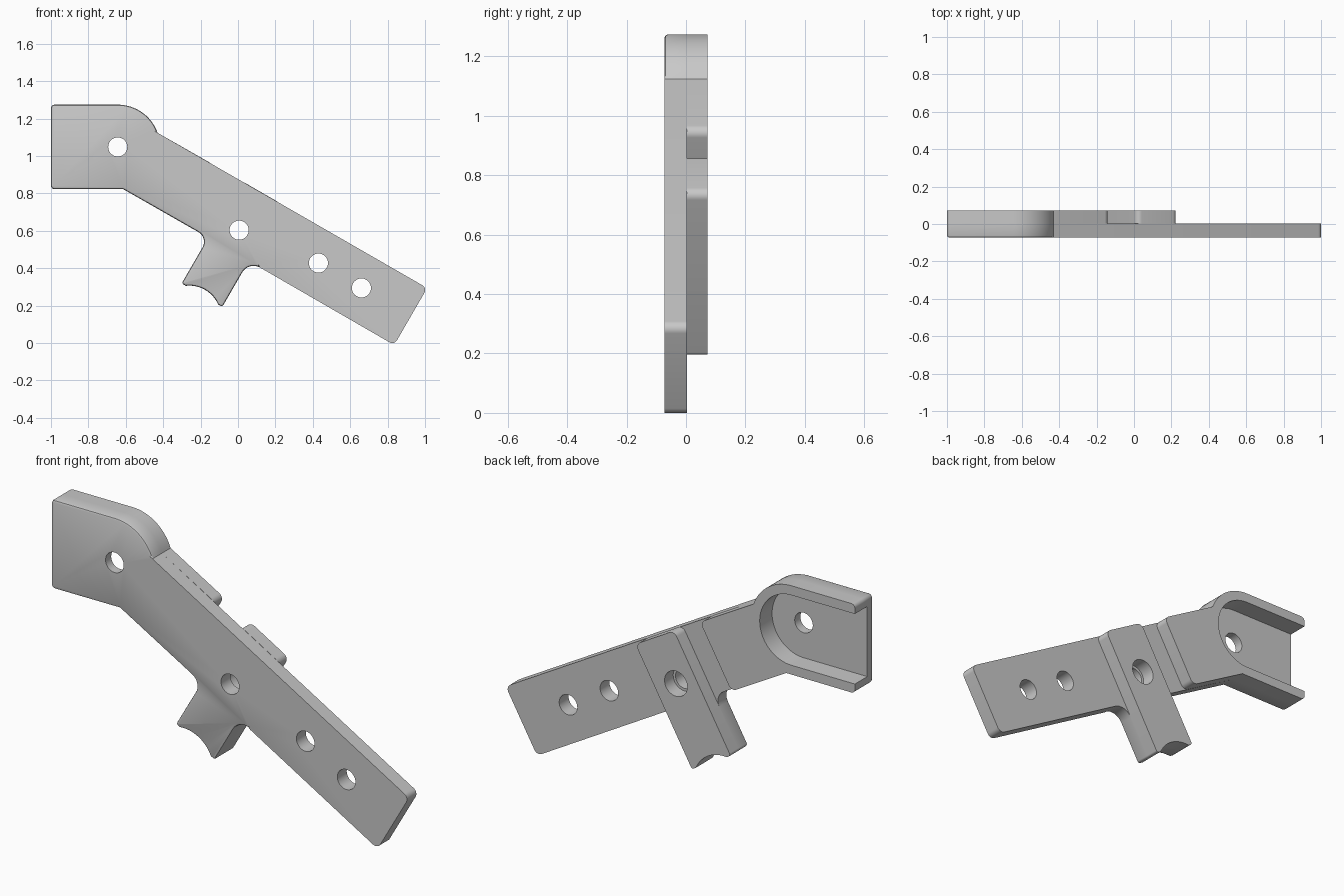
import bpy
import bmesh
from math import sin, cos, radians, pi
from mathutils import Vector

if "Cube" in bpy.data.objects:
    bpy.data.objects.remove(bpy.data.objects["Cube"], do_unlink=True)

FRONT, MID, BACK = -0.0725, 0.003, 0.0725
TOP, LOW, END = 0.76, 0.408, 0.729       # arm edges, in the tilted frame
LEG_L, LEG_R, FOOT = -0.42, -0.169, 0.125
STEP = -0.589
HEAD = Vector((-0.643, 1.048))
HEAD_R = 0.226
C, S = cos(radians(30)), sin(radians(30))

grey = bpy.data.materials.new("plain_grey")
grey.use_nodes = True
colour = (0.58, 0.58, 0.58, 1)
grey.diffuse_color = colour
grey.node_tree.nodes["Principled BSDF"].inputs["Base Color"].default_value = colour


def tilt(u, v, r=0.0):
    """Point of the arm frame (along, across) as (x, z, corner radius)."""
    return (u * C + v * S, -u * S + v * C, r)


def arc(centre, radius, start, stop, count):
    angles = [radians(start + (stop - start) * i / count) for i in range(count + 1)]
    return [(centre[0] + radius * cos(a), centre[1] + radius * sin(a), 0) for a in angles]


def rounded(corners, steps=8):
    """Replace each corner that has a radius by a tangent arc."""
    out = []
    for i, (x, z, r) in enumerate(corners):
        p = Vector((x, z))
        if r == 0:
            out.append(p)
            continue
        a = (Vector(corners[i - 1][:2]) - p).normalized()
        b = (Vector(corners[(i + 1) % len(corners)][:2]) - p).normalized()
        half = a.angle(b) / 2
        reach = r * cos(half) / sin(half)
        centre = p + (a + b).normalized() * (r / sin(half))
        start = (p + a * reach - centre).normalized()
        stop = (p + b * reach - centre).normalized()
        sweep = start.angle(stop)
        for k in range(steps + 1):
            t = sweep * k / steps
            spoke = (start * sin(sweep - t) + stop * sin(t)) / sin(sweep)
            out.append(centre + spoke * r)
    return out


def prism(name, outline, y0, y1, bevel_rule=None):
    bm = bmesh.new()
    front = [bm.verts.new((p[0], y0, p[1])) for p in outline]
    back = [bm.verts.new((p[0], y1, p[1])) for p in outline]
    n = len(outline)
    bm.faces.new(front)
    bm.faces.new(back[::-1])
    for i in range(n):
        j = (i + 1) % n
        bm.faces.new((front[j], front[i], back[i], back[j]))
    bmesh.ops.recalc_face_normals(bm, faces=bm.faces)
    if bevel_rule:
        edges = [e for e in bm.edges if all(abs(v.co.y - y0) < 1e-5 for v in e.verts)
                 and bevel_rule((e.verts[0].co + e.verts[1].co) / 2)]
        bmesh.ops.bevel(bm, geom=edges, offset=0.011, segments=2, profile=0.5,
                        affect='EDGES')
    mesh = bpy.data.meshes.new(name)
    bm.to_mesh(mesh)
    bm.free()
    mesh.materials.append(grey)
    obj = bpy.data.objects.new(name, mesh)
    bpy.context.collection.objects.link(obj)
    return obj


def carve(obj, cutters):
    bpy.context.view_layer.objects.active = obj
    for cutter in cutters:
        mod = obj.modifiers.new("cut", 'BOOLEAN')
        mod.operation = 'DIFFERENCE'
        mod.solver = 'EXACT'
        mod.object = cutter
        bpy.ops.object.modifier_apply(modifier=mod.name)


def has_soft_edge(p):
    """Softened front rim: head, leg and the lower edge between them."""
    u, v = p.x * C - p.z * S, p.x * S + p.z * C
    on_arm_top = abs(v - TOP) < 0.01 and u > -0.5
    return u < -0.06 and not on_arm_top


# Shared outline pieces
head_top = [(-1, HEAD.y + HEAD_R, 0.02)] + arc(HEAD, HEAD_R, 90, 19.5, 20)
head_bottom = [(-0.615, HEAD.y - HEAD_R + 0.001, 0), (-1, HEAD.y - HEAD_R, 0.02)]

# Foot with a shallow concave saddle
mid, half, rise = (LEG_L + LEG_R) / 2, 0.1, 0.033
saddle_r = (half ** 2 + rise ** 2) / (2 * rise)
saddle = []
for i in range(13):
    u = mid + half - 2 * half * i / 12
    v = FOOT + rise - saddle_r + (saddle_r ** 2 - (u - mid) ** 2) ** 0.5
    saddle.append(tilt(u, v))
foot = [tilt(LEG_R, FOOT, 0.012)] + saddle + [tilt(LEG_L, FOOT, 0.012)]

# Front plate: head, arm and leg in one sheet
front_plate = prism("front_plate", rounded(
    head_top + [tilt(END, TOP, 0.03), tilt(END, LOW, 0.03), tilt(LEG_R, LOW, 0.07)]
    + foot + [tilt(LEG_L, LOW, 0.06)] + head_bottom), FRONT, MID, has_soft_edge)

# Raised back of the head and upper arm
back_head = prism("back_head", rounded(
    head_top + [tilt(STEP, TOP, 0.03), tilt(STEP, LOW, 0.03)] + head_bottom), MID, BACK)

# Raised back of the leg
back_leg = prism("back_leg", rounded(
    [tilt(LEG_L, TOP, 0.03), tilt(LEG_R, TOP, 0.03)] + foot), MID, BACK)

# Cutters: open-ended head pocket, bolt holes, wider bore behind the leg
pocket = prism("pocket_cutter", [(-1.2, HEAD.y + 0.178)] + arc(HEAD, 0.178, 90, -90, 36)
               + [(-1.2, HEAD.y - 0.178)], -0.027, 0.2)
hole_spots = [HEAD, (0.006, 0.603), (0.43, 0.427), (0.66, 0.294)]
holes = [prism("hole_cutter", arc(c, 0.051, 0, 351, 39), -0.2, 0.2) for c in hole_spots]
bore = prism("bore_cutter", arc(hole_spots[1], 0.064, 0, 351, 39), -0.1, 0.2)

carve(front_plate, [pocket] + holes)
carve(back_head, [pocket])
carve(back_leg, [bore])
for cutter in [pocket, bore] + holes:
    bpy.data.objects.remove(cutter, do_unlink=True)

# Smooth shading with sharp edges kept
for obj in (front_plate, back_head, back_leg):
    bpy.ops.object.select_all(action='DESELECT')
    obj.select_set(True)
    bpy.context.view_layer.objects.active = obj
    bpy.ops.object.shade_smooth_by_angle(angle=pi / 6)
